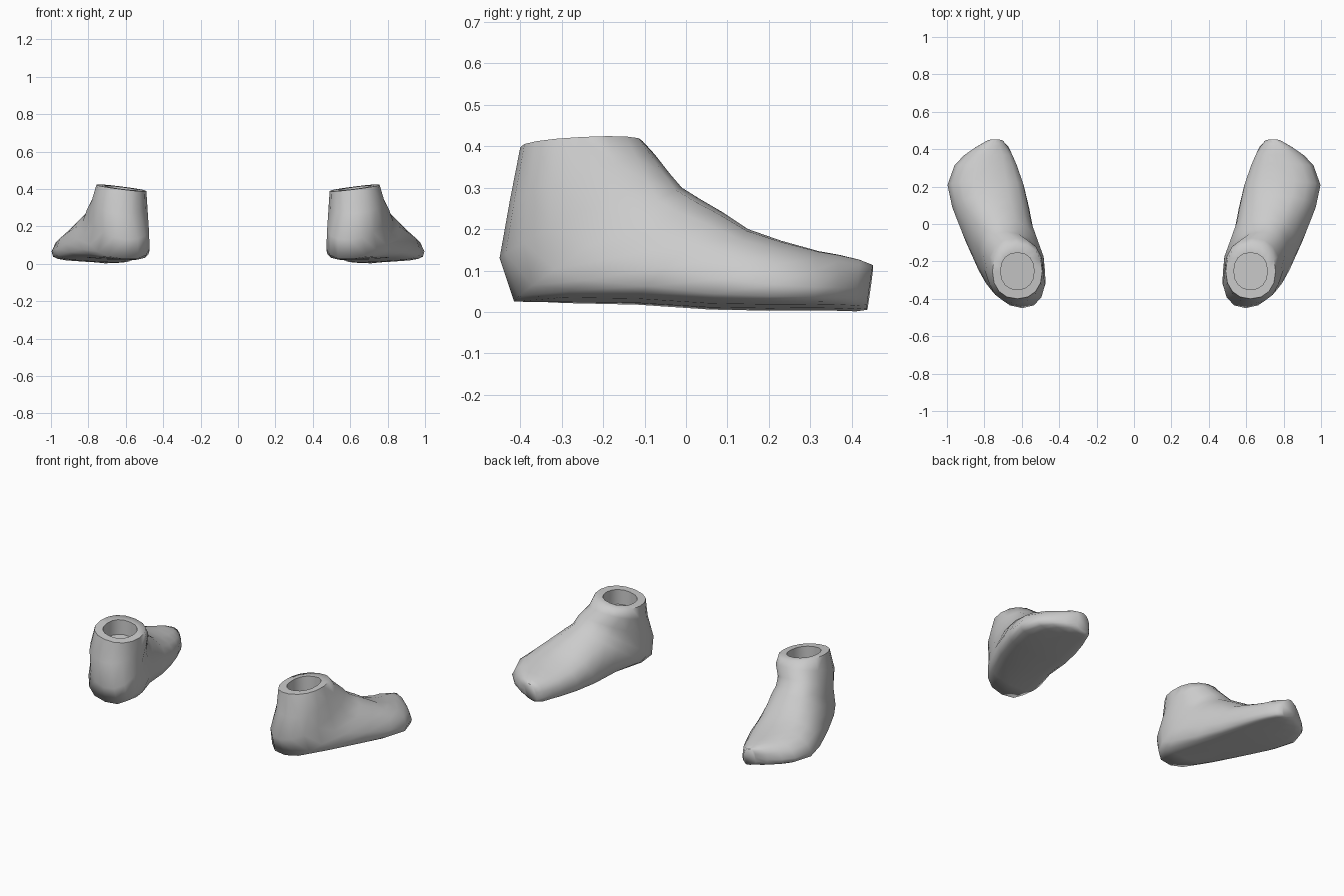
import bpy, bmesh
from math import sin, cos, pi
from mathutils import Vector

cube = bpy.data.objects.get("Cube")
if cube:
    bpy.data.objects.remove(cube)

grey = bpy.data.materials.new("plain grey")
grey.use_nodes = True
grey.diffuse_color = (0.6, 0.6, 0.6, 1)
grey.node_tree.nodes["Principled BSDF"].inputs["Base Color"].default_value = (0.6, 0.6, 0.6, 1)

SIDES = 16
# Sections fanning from the ankle round the heel to the toe:
# instep y, z; heel or sole y, z; inner x, outer x; height of widest point; roundness below it
SECTIONS = [
    (-.105, .413, -.40, .398, .49, .757, .5, .9),
    (-.075, .38, -.425, .27, .485, .782, .5, .9),
    (-.04, .335, -.45, .13, .483, .80, .5, .95),
    (-.01, .30, -.415, .025, .485, .825, .45, .8),
    (.03, .275, -.30, .024, .492, .865, .38, .6),
    (.09, .24, -.12, .022, .542, .925, .34, .52),
    (.15, .20, .06, .011, .565, .975, .3, .5),
    (.23, .172, .20, .009, .59, .997, .28, .5),
    (.32, .147, .31, .01, .627, .96, .28, .5),
    (.37, .138, .365, .009, .652, .91, .3, .5),
    (.42, .126, .41, .007, .672, .842, .33, .55),
    (.452, .112, .437, .009, .70, .785, .45, .7),
]


def power(v, p):
    return abs(v) ** p * (1 if v >= 0 else -1)


def section_points(index, sign):
    ty, tz, by, bz, x_in, x_out, widest, p = SECTIONS[index]
    skew = 0.22 if 2 <= index <= 6 else 0
    # The instep ridge leans inward along the forefoot
    lean = 0.025 if 5 <= index <= 9 else 0
    points = []
    for k in range(SIDES):
        a = 2 * pi * k / SIDES
        q = p if sin(a) < 0 else 0.88
        side, rise = power(cos(a), q), power(sin(a), q)
        u = widest + rise * (1 - widest if rise > 0 else widest)
        y, z = by + (ty - by) * u, bz + (tz - bz) * u
        x = (x_in + x_out) / 2 + side * (x_out - x_in) / 2
        x += skew * (y - (ty + by) / 2) - lean * max(rise, 0)
        # The outer edge sits a little higher than the inner edge
        z += (0.017 if index == 0 else 0.012) * side
        points.append(Vector((sign * x, y, z)))
    return points


def inset(points, scale, drop):
    centre = sum(points, Vector()) / len(points)
    return [centre + (p - centre) * scale - Vector((0, 0, drop)) for p in points]


def make_shoe(name, sign):
    bm = bmesh.new()
    outer = [section_points(i, sign) for i in range(len(SECTIONS))]
    # Lining drops from the rim to a shallow floor in the ankle
    lining = [inset(outer[0], .67, d) for d in (.09, 0)]
    rings = [[bm.verts.new(p) for p in ring] for ring in lining + outer]
    for a, b in zip(rings, rings[1:]):
        for k in range(SIDES):
            n = (k + 1) % SIDES
            bm.faces.new((a[k], a[n], b[n], b[k]))
    bm.faces.new(rings[0])
    bm.faces.new(rings[-1])
    bmesh.ops.recalc_face_normals(bm, faces=bm.faces)
    mesh = bpy.data.meshes.new(name)
    bm.to_mesh(mesh)
    bm.free()
    mesh.materials.append(grey)
    shoe = bpy.data.objects.new(name, mesh)
    bpy.context.collection.objects.link(shoe)
    bpy.ops.object.select_all(action='DESELECT')
    shoe.select_set(True)
    bpy.context.view_layer.objects.active = shoe
    bpy.ops.object.shade_smooth_by_angle(angle=1.3)


make_shoe("left_shoe", 1)
make_shoe("right_shoe", -1)
